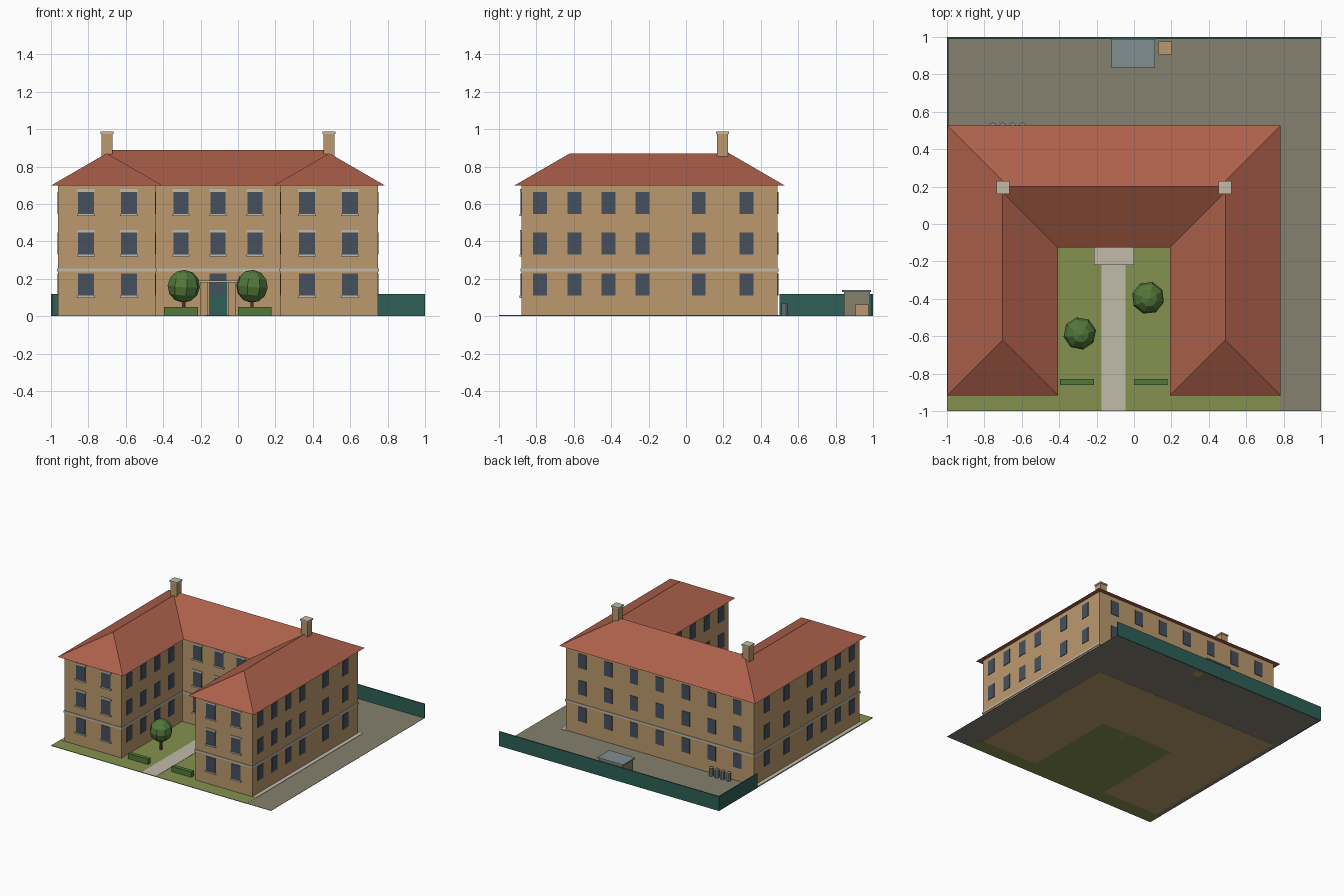
import bpy, bmesh, math

if "Cube" in bpy.data.objects:
    bpy.data.objects.remove(bpy.data.objects["Cube"])

CX = -0.107  # symmetry line of the house


def material(name, hex_code):
    def lin(c):
        return c / 12.92 if c <= 0.04045 else ((c + 0.055) / 1.055) ** 2.4
    m = bpy.data.materials.new(name)
    m.diffuse_color = [lin(int(hex_code[i:i + 2], 16) / 255) for i in (0, 2, 4)] + [1]
    m.use_nodes = True
    m.node_tree.nodes["Principled BSDF"].inputs["Base Color"].default_value = m.diffuse_color
    return m


WALL = material("tan brick", "BC9A6E")
ROOF = material("red tile", "AC604A")
STONE = material("pale stone", "C2BBAB")
GLASS = material("dark glass", "46505E")
TEAL = material("teal paint", "2E6056")
ASPHALT = material("grey asphalt", "85816F")
GRASS = material("grass", "85914F")
LEAF = material("leaves", "53793A")
METAL = material("blue grey metal", "818E92")
BARK = material("bark", "6B4A35")


def mesh(name, verts, faces, mat):
    me = bpy.data.meshes.new(name)
    me.from_pydata(verts, [], faces)
    bm = bmesh.new()
    bm.from_mesh(me)
    bmesh.ops.recalc_face_normals(bm, faces=bm.faces)
    bm.to_mesh(me)
    bm.free()
    me.materials.append(mat)
    ob = bpy.data.objects.new(name, me)
    bpy.context.collection.objects.link(ob)
    return ob


def box(name, x0, x1, y0, y1, z0, z1, mat):
    v = [(x, y, z) for z in (z0, z1) for x, y in ((x0, y0), (x1, y0), (x1, y1), (x0, y1))]
    f = [(0, 1, 2, 3), (4, 5, 6, 7)] + [(i, (i + 1) % 4, (i + 1) % 4 + 4, i + 4) for i in range(4)]
    return mesh(name, v, f, mat)


def u_outline(d):
    """U-shaped plan of the house, grown by d."""
    o, i, f, c, b = 0.855 + d, 0.335 - d, -0.88 - d, -0.09 - d, 0.49 + d
    half = [(o, b), (o, f), (i, f), (i, c)]
    return [(CX + x, y) for x, y in half] + [(CX - x, y) for x, y in reversed(half)]


def u_prism(name, d, z0, z1, mat):
    p = u_outline(d)
    v = [(x, y, z) for z in (z0, z1) for x, y in p]
    f = [tuple(range(8)), tuple(range(8, 16))]
    f += [(i, (i + 1) % 8, (i + 1) % 8 + 8, i + 8) for i in range(8)]
    return mesh(name, v, f, mat)


# Ground
box("asphalt_yard", -1, 1, -1, 1, 0.001, 0.003, ASPHALT)
box("front_lawn", -1, 0.78, -1, -0.88, 0, 0.004, GRASS)
box("courtyard_lawn", CX - 0.335, CX + 0.335, -0.88, -0.09, 0, 0.004, GRASS)
box("path", -0.175, -0.045, -1, -0.13, 0.002, 0.006, STONE)
for s in (-1, 1):
    x = sorted((CX + s * 0.855, CX + s * 0.888))
    box("side_paving", x[0], x[1], -0.88, 0.5, 0.002, 0.006, STONE)

# House walls and string course
u_prism("walls", 0, 0, 0.70, WALL)
u_prism("string_course", 0.005, 0.24, 0.256, STONE)

# Hipped roof: eaves, wing ridges and main ridge
eave = [(x, y, 0.70) for x, y in u_outline(0.036)]
wing_mid, main_mid = 0.595, 0.2
ridge = []
for s in (1, -1):
    ridge += [(CX + s * wing_mid, -0.62, 0.871), (CX + s * wing_mid, 0.17, 0.871),
              (CX + s * 0.564, main_mid, 0.889)]
a, b, c, d, e, g = range(8, 14)
mesh("roof", eave + ridge,
     [(1, 2, a), (0, 1, a, b, c), (2, 3, b, a), (3, 4, g, e, b)[:2] + (e, g, c, b),
      (6, 5, d), (7, 6, d, e, g), (5, 4, e, d), (0, 7, g, c), tuple(range(8))], ROOF)

# Chimneys
for x in (CX - 0.594, CX + 0.594):
    box("chimney", x - 0.03, x + 0.03, 0.165, 0.225, 0.78, 0.975, WALL)
    box("chimney_cap", x - 0.035, x + 0.035, 0.16, 0.23, 0.975, 0.987, STONE)

# Windows: thin plates on every wall, trimmed with stone on the front
FLOORS = ((0.11, 0.228), (0.33, 0.447), (0.547, 0.665))
T = 0.004


def front_windows(xs, y, w):
    for x in xs:
        for n, (z0, z1) in enumerate(FLOORS):
            if n == 0 and abs(x - CX) < 0.01:
                continue  # entrance door stands here
            box("front_window", x - w, x + w, y - T, y + T, z0, z1, GLASS)
            box("sill", x - w - 0.006, x + w + 0.006, y - 0.01, y + T, z0 - 0.012, z0, STONE)
            if n:
                box("lintel", x - w - 0.006, x + w + 0.006, y - 0.008, y + T, z1, z1 + 0.014, STONE)


for s in (-1, 1):
    front_windows((CX + s * 0.476, CX + s * 0.706), -0.88, 0.042)
front_windows((CX - 0.198, CX, CX + 0.198), -0.09, 0.04)

SIDE = (-0.78, -0.597, -0.415, -0.233, 0.068, 0.323)
for z0, z1 in FLOORS:
    for s in (-1, 1):
        for y in SIDE:
            x = CX + s * 0.855
            box("side_window", x - T, x + T, y - 0.037, y + 0.037, z0, z1, GLASS)
        for y in SIDE[:4]:
            x = CX + s * 0.335
            box("courtyard_window", x - T, x + T, y - 0.037, y + 0.037, z0, z1, GLASS)
    for i in range(-3, 4):
        x = CX + i * 0.235
        box("back_window", x - 0.037, x + 0.037, 0.49 - T, 0.49 + T, z0, z1, GLASS)

# Entrance
box("door", CX - 0.048, CX + 0.048, -0.098, -0.088, 0, 0.18, TEAL)
box("door_glass", CX - 0.04, CX + 0.04, -0.102, -0.09, 0.115, 0.172, GLASS)
box("fanlight", CX - 0.045, CX + 0.045, -0.095, -0.088, 0.185, 0.228, GLASS)
box("porch_roof", CX - 0.108, CX + 0.108, -0.22, -0.09, 0.18, 0.192, STONE)
for s in (-1, 1):
    x = CX + s * 0.075
    box("porch_post", x - 0.022, x + 0.022, -0.205, -0.09, 0, 0.18, WALL)

# Garden trees and hedges
for x, y, turn in ((-0.29, -0.585, 0.2), (0.075, -0.395, 0.5)):
    bpy.ops.mesh.primitive_uv_sphere_add(segments=8, ring_count=6, radius=0.088,
                                         location=(x, y, 0.16), rotation=(0.08, 0.05, turn))
    crown = bpy.context.object
    crown.name = "tree_crown"
    crown.data.materials.append(LEAF)
    bpy.ops.mesh.primitive_cylinder_add(vertices=6, radius=0.01, depth=0.1, location=(x, y, 0.05))
    trunk = bpy.context.object
    trunk.name = "tree_trunk"
    trunk.data.materials.append(BARK)
for x in (-0.305, 0.09):
    box("hedge", x - 0.09, x + 0.09, -0.862, -0.83, 0, 0.048, LEAF)

# Yard fence, shelter, crate and bins
box("back_fence", -1, 1, 0.99, 1, 0, 0.118, TEAL)
box("left_fence", -1, -0.992, 0.5, 1, 0, 0.118, TEAL)
box("shelter", -0.11, 0.10, 0.845, 0.985, 0, 0.132, ASPHALT)
box("shelter_roof", -0.12, 0.113, 0.835, 0.99, 0.13, 0.14, METAL)
box("crate", 0.13, 0.2, 0.905, 0.975, 0, 0.062, WALL)
for i in range(4):
    bpy.ops.mesh.primitive_cylinder_add(vertices=10, radius=0.018, depth=0.068,
                                        location=(-0.755 + i * 0.053, 0.525, 0.035))
    barrel = bpy.context.object
    barrel.name = "bin"
    barrel.data.materials.append(METAL)
